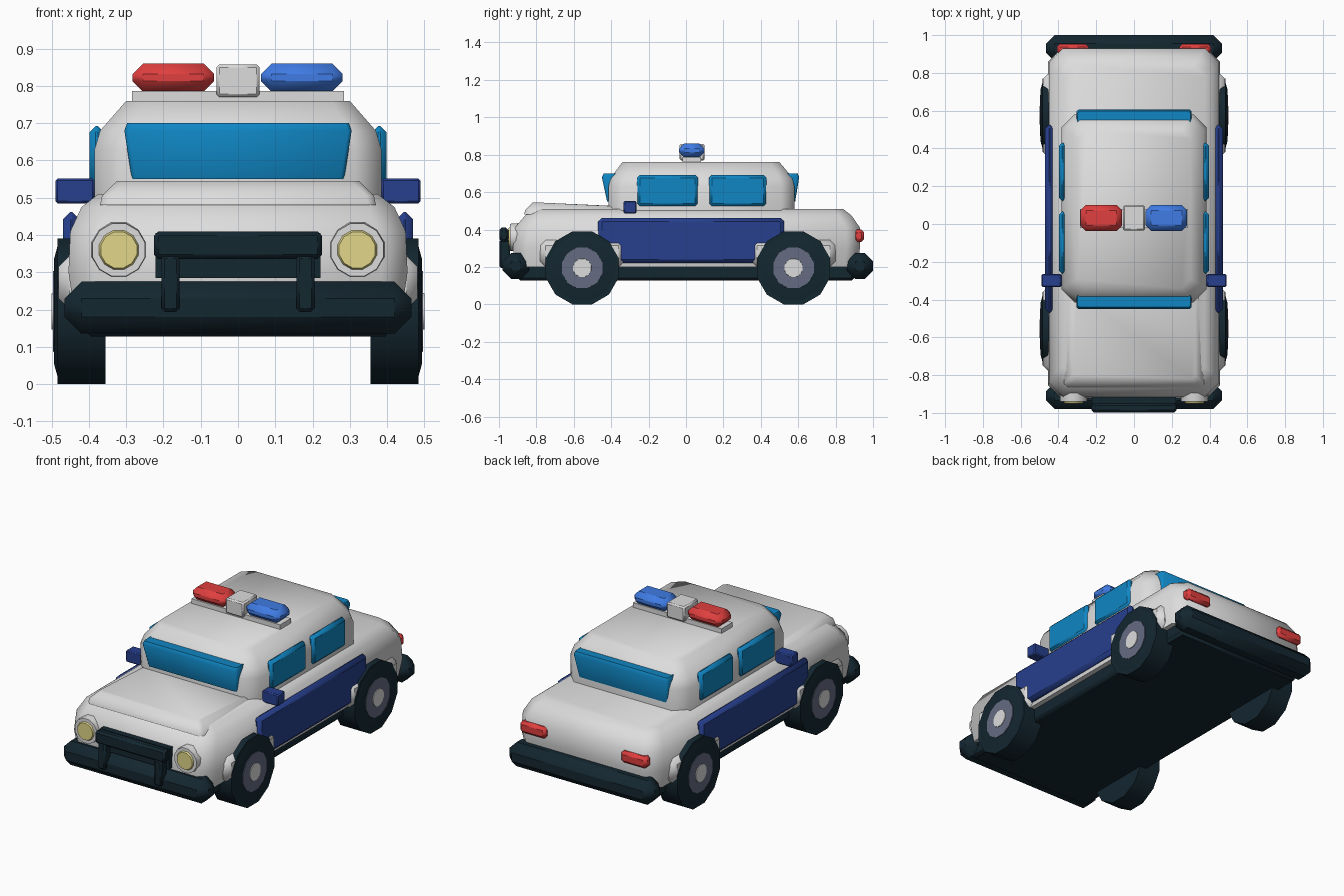
import bpy, bmesh, math
from mathutils import Matrix, Vector

cube = bpy.data.objects.get("Cube")
if cube:
    bpy.data.objects.remove(cube, do_unlink=True)


def material(name, rgb):
    m = bpy.data.materials.new(name)
    m.use_nodes = True
    col = (*rgb, 1)
    m.diffuse_color = col
    m.node_tree.nodes["Principled BSDF"].inputs["Base Color"].default_value = col
    return m


WHITE = material("white paint", (.72, .72, .72))
BLACK = material("dark rubber", (.007, .02, .03))
NAVY = material("navy paint", (.02, .05, .27))
GLASS = material("blue glass", (.005, .24, .55))
RED = material("red lens", (.75, .05, .05))
BLUE = material("blue lens", (.05, .2, .78))
YELLOW = material("yellow lamp", (.75, .67, .25))
GREY = material("wheel grey", (.13, .15, .22))


def finish(name, bm, mat, bevel=0):
    bmesh.ops.recalc_face_normals(bm, faces=bm.faces)
    me = bpy.data.meshes.new(name)
    bm.to_mesh(me)
    bm.free()
    me.materials.append(mat)
    ob = bpy.data.objects.new(name, me)
    bpy.context.collection.objects.link(ob)
    if bevel:
        mod = ob.modifiers.new("bevel", 'BEVEL')
        mod.width = bevel
        mod.segments = 1
    bpy.ops.object.select_all(action='DESELECT')
    ob.select_set(True)
    bpy.context.view_layer.objects.active = ob
    bpy.ops.object.shade_smooth_by_angle(angle=math.radians(46))
    return ob


def box(name, x, y, z, mat, bevel=0):
    """Box from its (min, max) span on each axis."""
    bm = bmesh.new()
    bmesh.ops.create_cube(bm, size=1)
    for v in bm.verts:
        v.co = Vector([(a + b) / 2 + c * (b - a) for (a, b), c in zip((x, y, z), v.co)])
    return finish(name, bm, mat, bevel)


def loft(name, rings, mat, bevel=0):
    """Stack of chamfered rectangles: (z, half width, y front, y back, chamfer)."""
    bm = bmesh.new()
    loops = []
    for z, w, f, b, c in rings:
        pts = [(w, f + c), (w, b - c), (w - c, b), (c - w, b),
               (-w, b - c), (-w, f + c), (c - w, f), (w - c, f)]
        loops.append([bm.verts.new((px, py, z)) for px, py in pts])
    for lo, hi in zip(loops, loops[1:]):
        for i in range(8):
            j = (i + 1) % 8
            bm.faces.new((lo[i], lo[j], hi[j], hi[i]))
    bm.faces.new(loops[0])
    bm.faces.new(loops[-1])
    return finish(name, bm, mat, bevel)


def disc(name, center, axis, r1, r2, depth, mat, sides=12):
    """Tapered cylinder along an axis, flat side up; r2 is at the far end."""
    bm = bmesh.new()
    turn = Vector(axis).to_track_quat('Z', 'Y').to_matrix().to_4x4()
    spin = Matrix.Rotation(math.pi / sides, 4, 'Z')
    bmesh.ops.create_cone(bm, cap_ends=True, segments=sides, radius1=r1, radius2=r2,
                          depth=depth, matrix=Matrix.Translation(center) @ turn @ spin)
    return finish(name, bm, mat)


def span(s, a, b):
    return tuple(sorted((s * a, s * b)))


# Main shell, cabin and bonnet
loft("body", [(.2, .44, -.915, .915, .07), (.3, .455, -.925, .93, .07),
              (.41, .45, -.915, .93, .075), (.475, .42, -.86, .885, .07),
              (.51, .375, -.82, .84, .06)], WHITE)
loft("cabin", [(.49, .385, -.415, .58, .07), (.63, .385, -.415, .58, .07),
               (.68, .37, -.4, .567, .07), (.76, .3, -.34, .5, .05)], WHITE)
bonnet = loft("bonnet", [(.48, .37, -.865, -.36, .02), (.505, .365, -.86, -.36, .02),
                         (.545, .325, -.82, -.36, .02)], WHITE)
for v in bonnet.data.vertices:      # slope down toward the windscreen
    if v.co.z > .5 and v.co.y > -.5:
        v.co.z -= .02
box("chassis", (-.41, .41), (-.9, .9), (.127, .23), BLACK, .015)

# Windscreens, leaning out at the top
loft("windscreen", [(.55, .285, -.422, -.36, .01), (.68, .305, -.45, -.36, .01),
                    (.70, .298, -.44, -.36, .01)], GLASS)
loft("rear_window", [(.55, .285, .5, .584, .01), (.68, .305, .5, .605, .01),
                     (.70, .298, .5, .597, .01)], GLASS)

# Bumpers and front bar
box("front_bumper", (-.465, .465), (-.98, -.84), (.135, .275), BLACK, .045)
box("rear_bumper", (-.465, .465), (.86, 1), (.135, .275), BLACK, .045)
box("grille", (-.222, .222), (-.95, -.9), (.285, .405), BLACK)
box("push_bar", (-.225, .225), (-.997, -.95), (.335, .41), BLACK, .012)

# Roof light bar
box("light_bar_base", (-.285, .285), (-.02, .08), (.75, .787), WHITE)
box("light_bar_center", (-.058, .058), (-.035, .1), (.77, .858), WHITE, .008)
box("red_beacon", (-.283, -.064), (-.037, .1), (.785, .86), RED, .028)
box("blue_beacon", (.062, .281), (-.037, .1), (.785, .86), BLUE, .028)

for side, s in (("left", 1), ("right", -1)):
    # Side windows, door panel and mirror
    for place, ys in (("front", (-.262, .065)), ("rear", (.123, .43))):
        box(f"{side}_{place}_side_window", span(s, .36, .398), ys, (.522, .692), GLASS, .016)
    box(f"{side}_door_panel", span(s, .425, .47), (-.47, .525), (.22, .462), NAVY, .02)
    box(f"{side}_mirror", span(s, .385, .49), (-.333, -.265), (.485, .552), NAVY, .006)

    # Front bar uprights and lamps
    box(f"{side}_bar_upright", span(s, .157, .205), (-.997, -.94), (.195, .345), BLACK, .008)
    disc(f"{side}_lamp_surround", (s * .32, -.915, .36), (0, -1, 0), .077, .073, .05, WHITE)
    disc(f"{side}_headlamp", (s * .32, -.938, .36), (0, -1, 0), .061, .05, .022, YELLOW)
    box(f"{side}_tail_lamp", span(s, .24, .408), (.895, .953), (.332, .4), RED, .016)

    # Wheels with arches
    for place, y in (("front", -.555), ("rear", .575)):
        name = f"{side}_{place}"
        box(name + "_arch", span(s, .38, .482), (y - .225, y + .225), (.2, .345), WHITE, .03)
        disc(name + "_tyre", (s * .42, y, .195), (s, 0, 0), .202, .202, .13, BLACK)
        disc(name + "_sidewall", (s * .488, y, .195), (s, 0, 0), .19, .145, .012, BLACK)
        disc(name + "_hub", (s * .48, y, .195), (s, 0, 0), .115, .112, .034, GREY)
        disc(name + "_cap", (s * .485, y, .195), (s, 0, 0), .055, .05, .032, WHITE)
